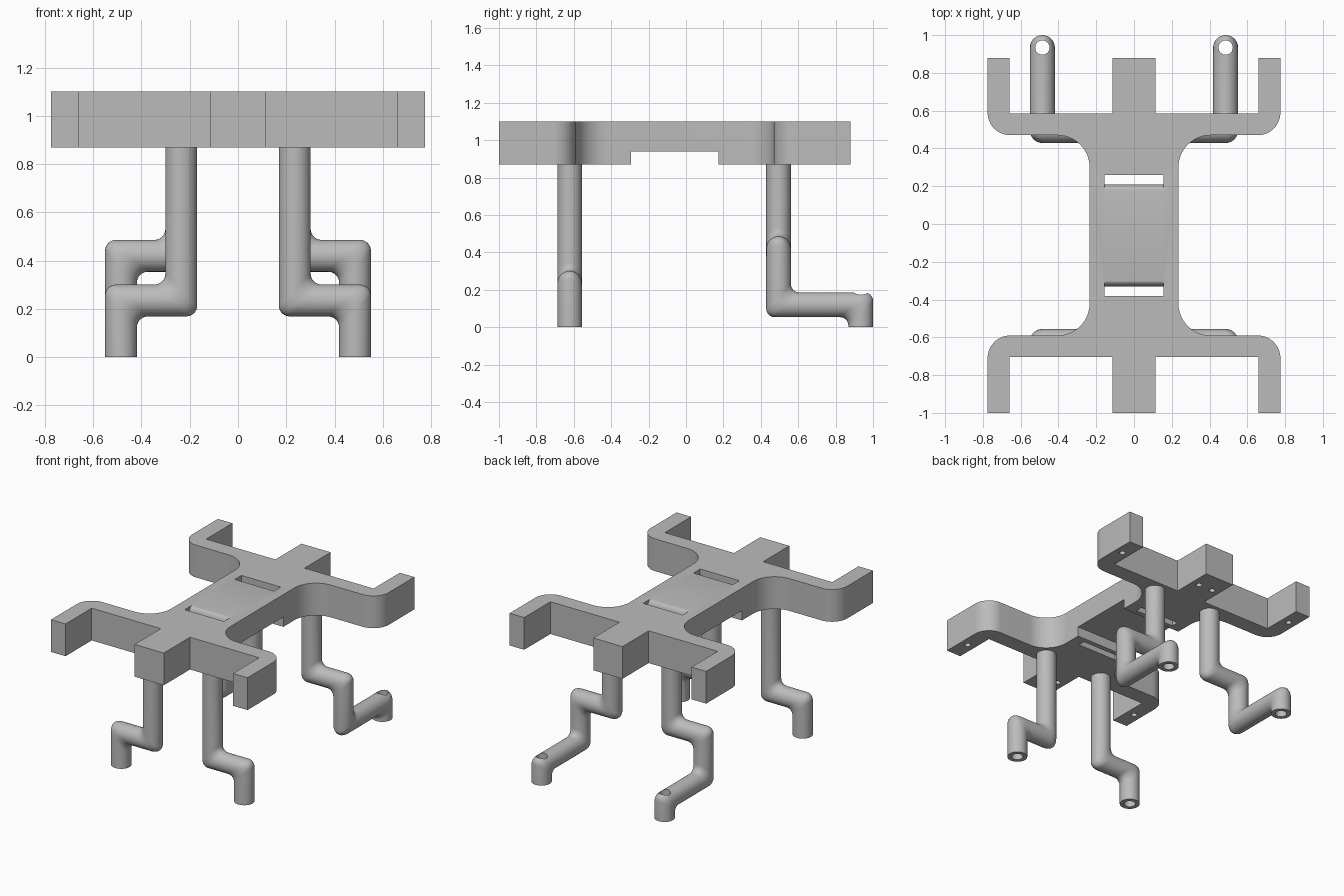
import bpy, bmesh, math
from mathutils import Vector

if "Cube" in bpy.data.objects:
    bpy.data.objects.remove(bpy.data.objects["Cube"])

MID_Y = -0.06          # the deck is symmetric about this line
BOTTOM, TOP = 0.87, 1.10

grey = bpy.data.materials.new("plain_grey")
grey.use_nodes = True
grey.diffuse_color = (0.5, 0.5, 0.5, 1)
grey.node_tree.nodes["Principled BSDF"].inputs["Base Color"].default_value = (0.5, 0.5, 0.5, 1)


def add_object(name, bm):
    bmesh.ops.recalc_face_normals(bm, faces=bm.faces)
    mesh = bpy.data.meshes.new(name)
    bm.to_mesh(mesh)
    bm.free()
    mesh.materials.append(grey)
    obj = bpy.data.objects.new(name, mesh)
    bpy.context.scene.collection.objects.link(obj)
    return obj


def prism(name, points, sweep):
    """Extrude a closed planar outline along a vector."""
    bm = bmesh.new()
    face = bm.faces.new([bm.verts.new(p) for p in points])
    ext = bmesh.ops.extrude_face_region(bm, geom=[face])["geom"]
    moved = [v for v in ext if isinstance(v, bmesh.types.BMVert)]
    bmesh.ops.translate(bm, verts=moved, vec=sweep)
    return add_object(name, bm)


def arc(cx, cy, rx, ry, start, end, steps=14):
    angles = [math.radians(start + (end - start) * i / steps) for i in range(steps + 1)]
    return [(cx + rx * math.cos(a), cy + ry * math.sin(a)) for a in angles]


def drill(name, x, y, z0, z1, radius):
    return prism(name, [(px, py, z0) for px, py in arc(x, y, radius, radius, 0, 345, 23)],
                 (0, 0, z1 - z0))


def cut(obj, cutters):
    """Subtract the cutters, bake the result and remove the helpers."""
    for c in cutters:
        c.hide_render = True
        mod = obj.modifiers.new("cut", 'BOOLEAN')
        mod.operation, mod.solver, mod.object = 'DIFFERENCE', 'EXACT', c
    graph = bpy.context.evaluated_depsgraph_get()
    graph.update()
    baked = bpy.data.meshes.new_from_object(obj.evaluated_get(graph))
    obj.modifiers.clear()
    obj.data = baked
    for c in cutters:
        bpy.data.objects.remove(c)


def smooth(obj):
    bpy.ops.object.select_all(action='DESELECT')
    obj.select_set(True)
    bpy.context.view_layer.objects.active = obj
    bpy.ops.object.shade_smooth_by_angle(angle=math.radians(35))


# Deck: one quarter of the outline, mirrored both ways
quarter = arc(0.405, 0.36, 0.17, 0.17, 180, 90)
quarter += arc(0.655, 0.65, 0.12, 0.12, -90, 0)
quarter += [(0.775, 0.94), (0.66, 0.94), (0.66, 0.645), (0.115, 0.645), (0.115, 0.94)]
half = quarter + [(-x, y) for x, y in reversed(quarter)]
outline = half + [(-x, -y) for x, y in half]
deck = prism("deck", [(x, y + MID_Y, BOTTOM) for x, y in outline], (0, 0, TOP - BOTTOM))

# Underside channel
w, d = 0.5, 0.235
cutters = [prism("channel_cutter",
                 [(-w, MID_Y - d, 0.8), (w, MID_Y - d, 0.8), (w, MID_Y + d, 0.8), (-w, MID_Y + d, 0.8)],
                 (0, 0, 0.14))]

# Strap slots with a rounded inner lip, and blind screw holes underneath
lip = [(0.27, 0.8), (0.32, 0.8), (0.32, 1.2), (0.24, 1.2)] + arc(0.24, 1.05, 0.03, 0.05, 90, 0, 8)
for end in (-1, 1):
    cutters.append(prism("slot_cutter", [(-0.155, MID_Y + end * y, z) for y, z in lip], (0.31, 0, 0)))
    for x in (-0.7175, -0.057, 0.057, 0.7175):
        cutters.append(drill("screw_cutter", x, MID_Y + end * 0.795, 0.8, 0.97, 0.02))
cut(deck, cutters)
smooth(deck)


def tube(name, path, radius=0.066, bend=0.045, sides=36, steps=6):
    """Round bar along right-angled segments, with softened mitred elbows."""
    path = [Vector(p) for p in path]
    dirs = [(b - a).normalized() for a, b in zip(path, path[1:])]
    offsets = [Vector((x * radius, y * radius, 0))
               for x, y in arc(0, 0, 1, 1, 0, 360 - 360 / sides, sides - 1)]
    rings = [[path[0] + o for o in offsets]]
    for corner, a, b in zip(path[1:], dirs, dirs[1:]):
        mitre = [o - a * o.dot(a + b) for o in offsets]
        for i in range(steps + 1):
            t = math.pi / 2 * i / steps
            shift = bend * (a * (math.sin(t) - 1) + b * (1 - math.cos(t)))
            rings.append([corner + m + shift for m in mitre])
        offsets = [m - b * m.dot(b) for m in mitre]
    rings.append([path[-1] + o for o in offsets])

    bm = bmesh.new()
    rows = [[bm.verts.new(p) for p in ring] for ring in rings]
    for r0, r1 in zip(rows, rows[1:]):
        for i in range(sides):
            j = (i + 1) % sides
            bm.faces.new((r0[i], r0[j], r1[j], r1[i]))
    bm.faces.new(rows[0])
    bm.faces.new(rows[-1])
    return add_object(name, bm)


# Legs: front pair steps outward, rear pair also reaches backward
for side, s in (("left", 1), ("right", -1)):
    inner, outer = s * 0.235, s * 0.485
    front = tube("front_leg_" + side,
                 [(inner, -0.622, 0.875), (inner, -0.622, 0.235),
                  (outer, -0.622, 0.235), (outer, -0.622, 0)])
    cut(front, [drill("bore_cutter", outer, -0.622, -0.1, 0.12, 0.038)])
    rear = tube("rear_leg_" + side,
                [(inner, 0.495, 0.875), (inner, 0.495, 0.42), (outer, 0.495, 0.42),
                 (outer, 0.495, 0.12), (outer, 0.934, 0.12), (outer, 0.934, 0)])
    cut(rear, [drill("bore_cutter", outer, 0.934, -0.1, 0.4, 0.038)])
    smooth(front)
    smooth(rear)
